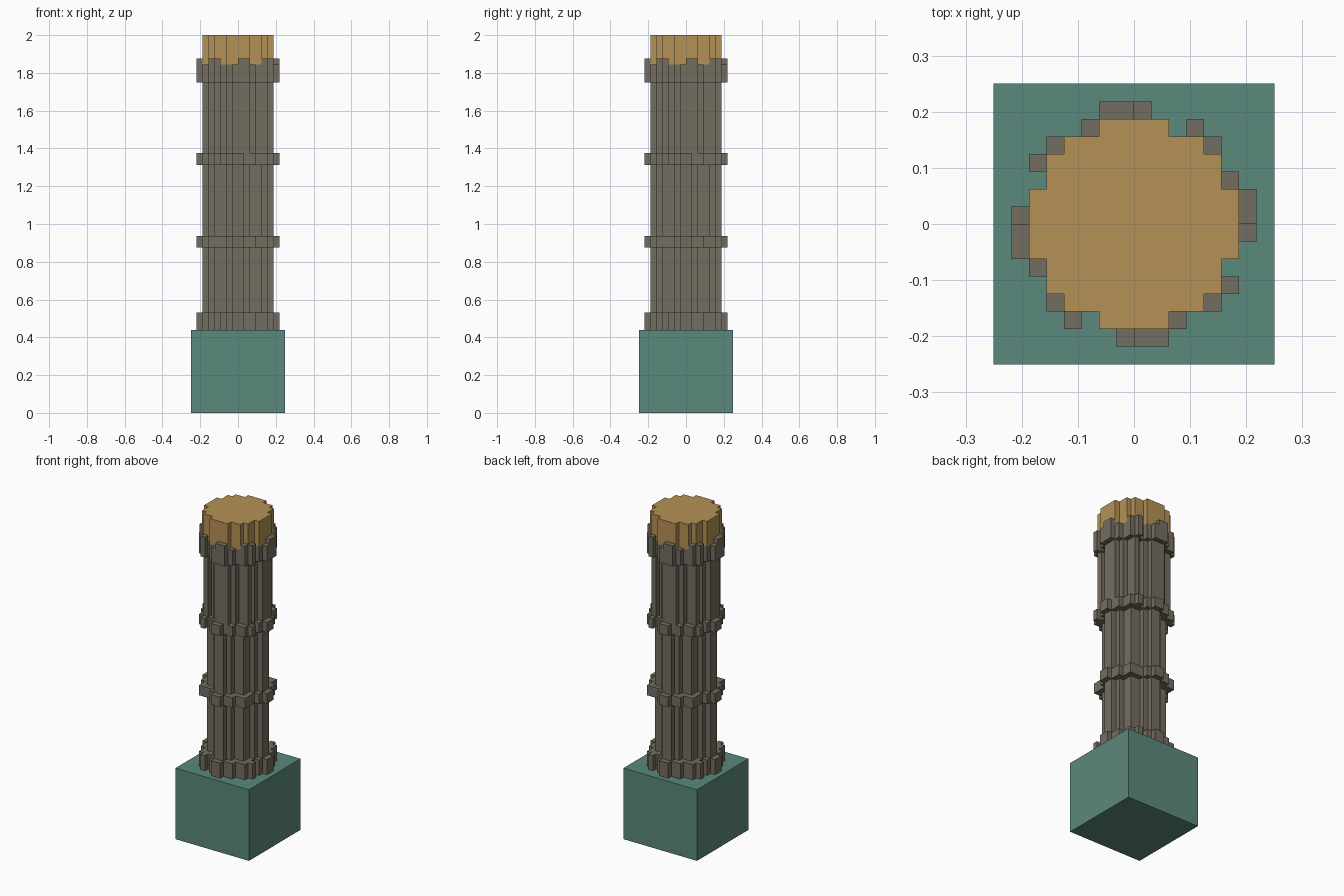
import bpy
import bmesh

cube = bpy.data.objects.get("Cube")
if cube:
    bpy.data.objects.remove(cube)

UNIT = 1 / 32  # size of one block


def material(name, rgb):
    mat = bpy.data.materials.new(name)
    mat.use_nodes = True
    colour = (*rgb, 1)
    mat.diffuse_color = colour
    mat.node_tree.nodes["Principled BSDF"].inputs["Base Color"].default_value = colour
    return mat


bark = material("grey bark", (0.175, 0.153, 0.119))
wood = material("golden wood", (0.46, 0.285, 0.092))
teal = material("teal", (0.105, 0.25, 0.2))


def plan(depths):
    """Blocks of one quarter wedge, repeated by four quarter turns."""
    half = len(depths) // 2
    cells = set()
    for i, depth in enumerate(depths):
        x = i - half
        for y in range(max(x, -x - 1), depth):
            cx, cy = x, y
            for turn in range(4):
                cells.add((cx, cy))
                cx, cy = cy, -cx - 1
    return cells


def prism(name, cells, bottom, top, mat):
    """Merge the blocks of a plan into one outline and extrude it upward."""
    bm = bmesh.new()
    corners = {}

    def corner(x, y):
        if (x, y) not in corners:
            corners[x, y] = bm.verts.new((x * UNIT, y * UNIT, bottom * UNIT))
        return corners[x, y]

    for x, y in sorted(cells):
        bm.faces.new([corner(x, y), corner(x, y + 1),
                      corner(x + 1, y + 1), corner(x + 1, y)])
    side = bmesh.ops.extrude_face_region(bm, geom=bm.faces[:], use_keep_orig=True)
    raised = [v for v in side["geom"] if isinstance(v, bmesh.types.BMVert)]
    bmesh.ops.translate(bm, vec=(0, 0, (top - bottom) * UNIT), verts=raised)
    bmesh.ops.recalc_face_normals(bm, faces=bm.faces[:])
    bmesh.ops.dissolve_limit(bm, angle_limit=0.01, verts=bm.verts[:], edges=bm.edges[:])
    mesh = bpy.data.meshes.new(name)
    bm.to_mesh(mesh)
    bm.free()
    mesh.materials.append(mat)
    obj = bpy.data.objects.new(name, mesh)
    bpy.context.collection.objects.link(obj)
    return obj


# Outlines: how far each column of one side reaches from the centre
square = plan([8] * 16)
round_core = plan([4, 5, 5, 6, 6, 6, 6, 5, 5, 4])
narrow_shaft = plan([4, 4, 5, 6, 6, 5, 4, 4])
wide_shaft = plan([4, 5, 6, 6, 6, 5, 4, 5])
narrow_ring = plan([5, 5, 6, 7, 7, 6, 5, 5, 5, 5])
ring = plan([5, 5, 6, 6, 7, 7, 6, 5, 6, 5])
full_collar = plan([5, 5, 6, 7, 7, 7, 6, 5, 6, 5])
jagged_rim = plan([5, 5, 5, 7, 7, 6, 6, 5, 6, 4])
narrow_ring = plan([5, 5, 6, 6, 7, 7, 6, 5, 5, 5])

# Pedestal
prism("pedestal", square, 0, 14, teal)

# Bark shaft in two thicknesses
prism("lower_shaft", narrow_shaft, 14, 42, bark)
prism("upper_shaft", wide_shaft, 42, 59, bark)

# Bark rings and collar
prism("foot_ring", ring, 14, 17, bark)
prism("lower_ring", narrow_ring, 28, 30, bark)
prism("middle_ring", ring, 42, 44, bark)
prism("top_collar", full_collar, 56, 59, bark)
prism("collar_jagged_rim", jagged_rim - round_core, 59, 60, bark)

# Exposed wood core
prism("wood_core", round_core, 59, 64, wood)
